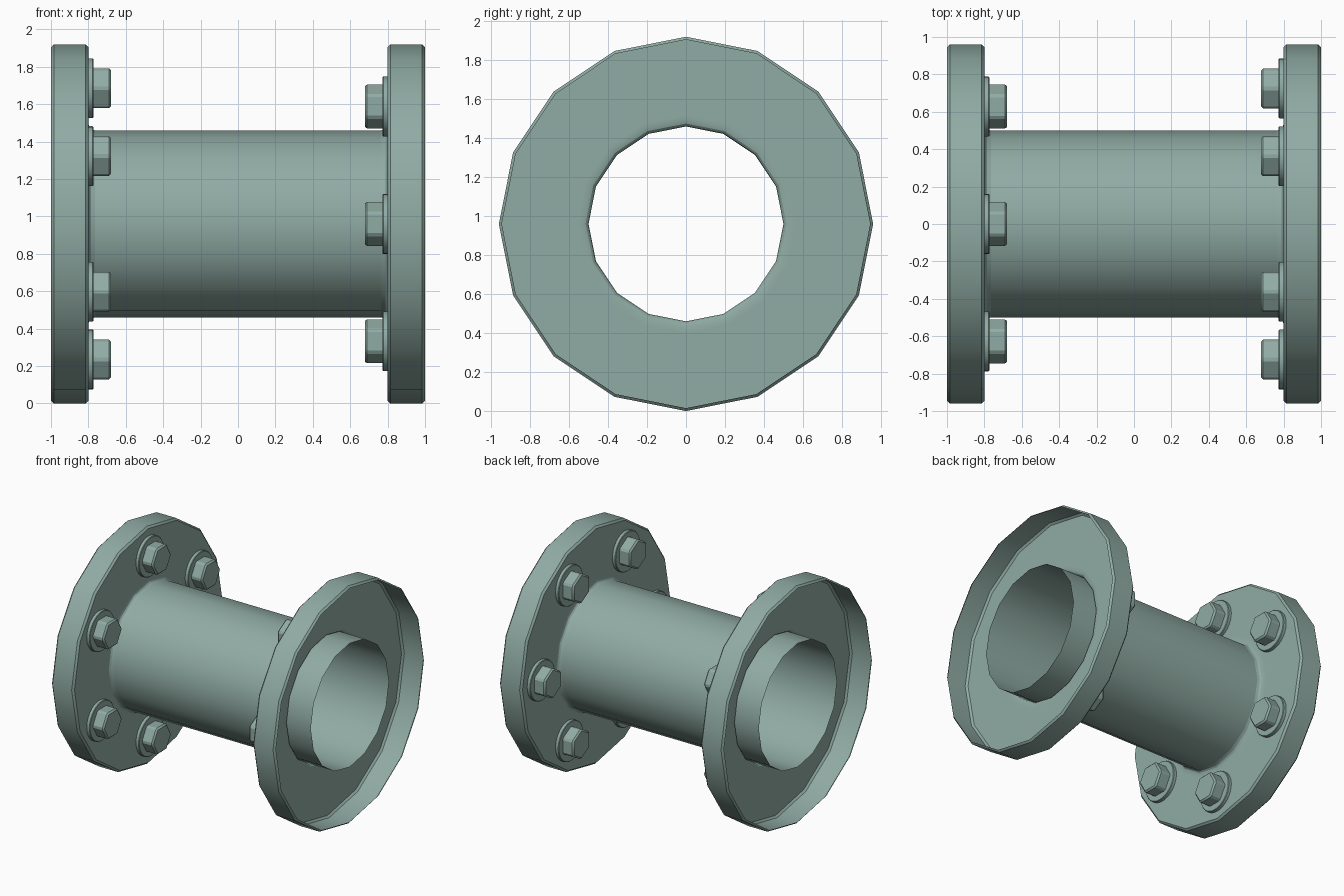
import bpy
import bmesh
from math import cos, sin, pi, radians
from mathutils import Matrix

if "Cube" in bpy.data.objects:
    bpy.data.objects.remove(bpy.data.objects["Cube"], do_unlink=True)

RADIUS = 0.96        # flange radius, also the height of the pipe axis
BORE = 0.5           # pipe radius
INNER = 0.8          # x of the flange plate
BOLT_CIRCLE = 0.725
SIDES = 16

paint = bpy.data.materials.new("sage_green")
paint.use_nodes = True
colour = (0.28, 0.41, 0.37, 1)
paint.diffuse_color = colour
paint.node_tree.nodes["Principled BSDF"].inputs["Base Color"].default_value = colour


def finish(bm, name):
    """Smooth the shallow edges, keep the steep ones sharp, and make a mesh."""
    bm.normal_update()
    for f in bm.faces:
        f.smooth = True
    for e in bm.edges:
        e.smooth = len(e.link_faces) == 2 and e.calc_face_angle(0) < radians(28)
    mesh = bpy.data.meshes.new(name)
    bm.to_mesh(mesh)
    bm.free()
    mesh.materials.append(paint)
    return mesh


def place(mesh, name, matrix):
    obj = bpy.data.objects.new(name, mesh)
    bpy.context.collection.objects.link(obj)
    obj.matrix_world = matrix
    return obj


def lathe(name, profile):
    """Spin (x, radius) points around the x axis into an open sheet."""
    bm = bmesh.new()
    rings = []
    for x, r in profile:
        angles = [2 * pi * i / SIDES for i in range(SIDES)]
        rings.append([bm.verts.new((x, r * cos(a), r * sin(a))) for a in angles])
    for a, b in zip(rings, rings[1:]):
        for i in range(SIDES):
            j = (i + 1) % SIDES
            bm.faces.new((a[i], a[j], b[j], b[i]))
    return finish(bm, name)


def add_prism(bm, sides, radius, z0, z1, bevel):
    """Upright prism with an open base and softened edges."""
    verts = bmesh.ops.create_cone(
        bm, cap_ends=True, segments=sides, radius1=radius, radius2=radius,
        depth=z1 - z0, matrix=Matrix.Translation((0, 0, (z0 + z1) / 2)))["verts"]
    faces = {f for v in verts for f in v.link_faces}
    base = [f for f in faces if f.calc_center_median().z < z0 + 1e-5]
    bmesh.ops.delete(bm, geom=base, context="FACES_ONLY")
    edges = {e for v in verts for e in v.link_edges if len(e.link_faces) == 2}
    if sides > 6:      # round parts are softened on the top edge only
        edges = {e for e in edges if all(v.co.z > z1 - 1e-5 for v in e.verts)}
    bmesh.ops.bevel(bm, geom=list(edges), offset=bevel, segments=1, affect="EDGES")


axis = Matrix.Translation((0, 0, RADIUS))

# Thin-walled pipe running through both flanges
place(lathe("pipe", [(-1, BORE), (-INNER, BORE), (INNER, BORE), (1, BORE)]), "pipe", axis)

# Cup-shaped flange: fillet off the pipe, plate, chamfered rim open at the end
chamfer = 0.015
flange = [(INNER - 0.035, BORE), (INNER - 0.015, BORE + 0.006),
          (INNER - 0.006, BORE + 0.015), (INNER, BORE + 0.035),
          (INNER, BORE + 0.06), (INNER, RADIUS - chamfer),
          (INNER + chamfer, RADIUS), (1 - chamfer, RADIUS), (1, RADIUS - chamfer)]

# Hex bolt head on a round washer
bm = bmesh.new()
add_prism(bm, 32, 0.16, 0, 0.027, 0.004)
add_prism(bm, 6, 0.123, 0.025, 0.122, 0.012)
bolt = finish(bm, "bolt")

for side, label, offset in ((-1, "right", 0), (1, "left", 30)):
    profile = flange if side > 0 else [(-x, r) for x, r in reversed(flange)]
    place(lathe(label + "_flange", profile), label + "_flange", axis)
    for k in range(6):
        spin = Matrix.Rotation(radians(offset + 60 * k), 4, "X")
        seat = Matrix.Translation((side * INNER, 0, BOLT_CIRCLE))
        aim = Matrix.Rotation(radians(-90 * side), 4, "Y")
        place(bolt, f"{label}_bolt_{k + 1}", axis @ spin @ seat @ aim)
